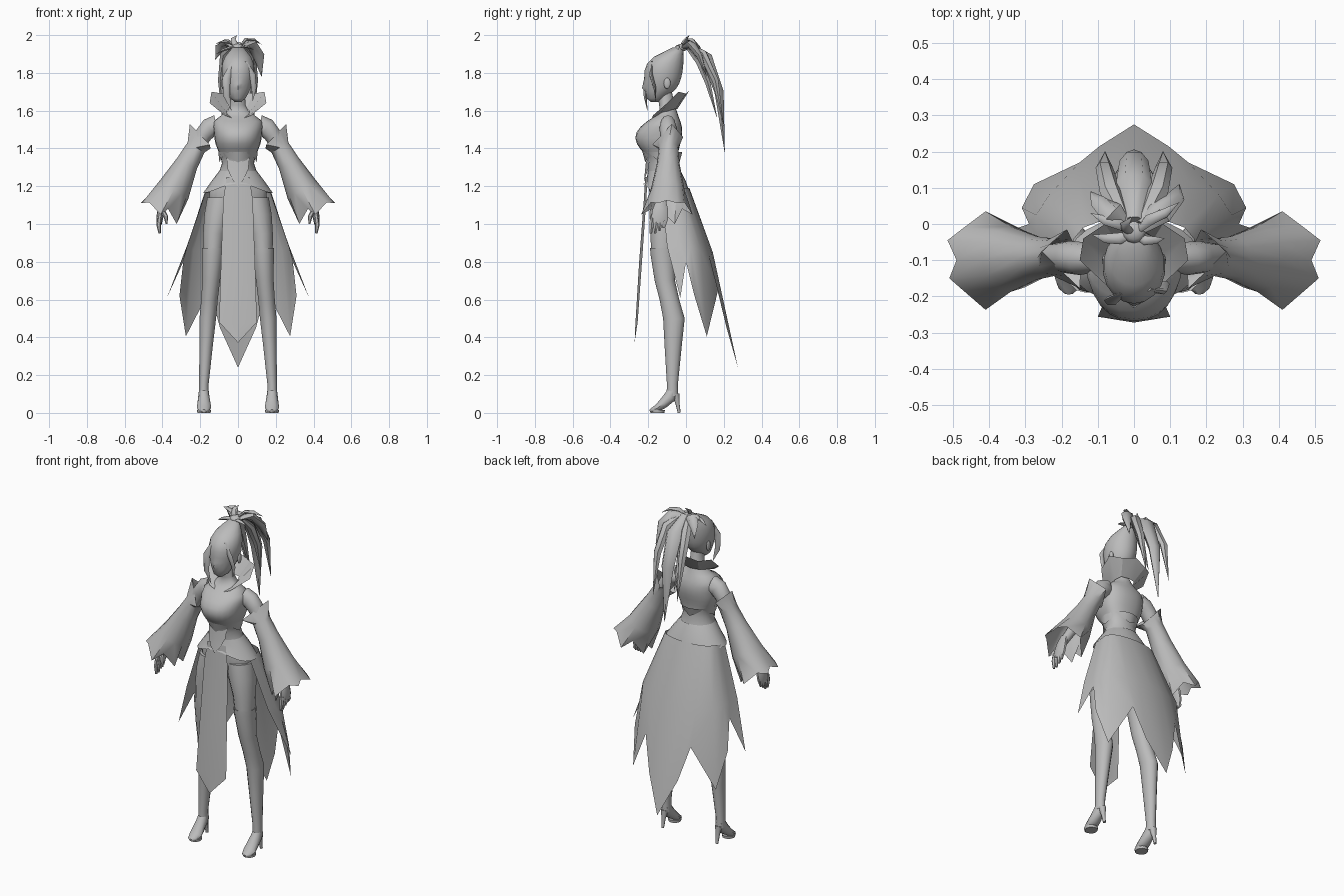
import bpy, bmesh, math
from mathutils import Vector as V

grey = bpy.data.materials.new("plain_grey")
grey.diffuse_color = (0.5, 0.5, 0.5, 1)


def finish(name, bm, mirror=False, angle=50):
    bmesh.ops.remove_doubles(bm, verts=bm.verts, dist=0.0004)
    bmesh.ops.recalc_face_normals(bm, faces=bm.faces)
    me = bpy.data.meshes.new(name)
    bm.to_mesh(me)
    bm.free()
    me.materials.append(grey)
    ob = bpy.data.objects.new(name, me)
    bpy.context.collection.objects.link(ob)
    bpy.ops.object.select_all(action='DESELECT')
    ob.select_set(True)
    bpy.context.view_layer.objects.active = ob
    bpy.ops.object.shade_smooth_by_angle(angle=math.radians(angle))
    if mirror:
        m = ob.modifiers.new("mirror", 'MIRROR')
        m.merge_threshold = 0.0005
    return ob


def skin(name, rows, closed=True, cap=True, mirror=False, angle=50):
    """Surface through rows of points."""
    bm = bmesh.new()
    vs = [[bm.verts.new(p) for p in r] for r in rows]
    n = len(rows[0])
    for a, b in zip(vs, vs[1:]):
        for i in range(n if closed else n - 1):
            j = (i + 1) % n
            bm.faces.new((a[i], a[j], b[j], b[i]))
    if cap and closed:
        bm.faces.new(vs[0])
        bm.faces.new(vs[-1])
    return finish(name, bm, mirror, angle)


def oval(x, y, z, rx, ry, n, power=1):
    def f(c):
        return math.copysign(abs(c) ** power, c)
    return [V((x + rx * f(math.sin(2 * math.pi * i / n)),
               y - ry * f(math.cos(2 * math.pi * i / n)), z)) for i in range(n)]


def stack(name, data, n=16, **kw):
    """Horizontal ovals: z, x, y, rx, ry."""
    return skin(name, [oval(x, y, z, rx, ry, n) for z, x, y, rx, ry in data], **kw)


def sweep(name, path, radii, n=8, **kw):
    """Tube along a path; radii are (side, depth) pairs."""
    pts = [V(p) for p in path]
    whole = (pts[-1] - pts[0]).normalized()
    ref = V((0, 1, 0)) if abs(whole.x) > 0.75 else V((1, 0, 0))
    rows = []
    for i, p in enumerate(pts):
        t = (pts[min(i + 1, len(pts) - 1)] - pts[max(i - 1, 0)]).normalized()
        s = (ref - t * ref.dot(t)).normalized()
        o = t.cross(s)
        a, b = radii[i]
        rows.append([p + s * a * math.cos(2 * math.pi * k / n)
                     + o * b * math.sin(2 * math.pi * k / n) for k in range(n)])
    return skin(name, rows, **kw)


def ball(name, loc, size, mirror=False):
    bm = bmesh.new()
    bmesh.ops.create_uvsphere(bm, u_segments=12, v_segments=8, radius=1)
    for v in bm.verts:
        v.co = V(a * b for a, b in zip(v.co, size)) + V(loc)
    return finish(name, bm, mirror)


# body with the bust formed in the same surface: z, half width, front y, back y
body = [(1.04, .09, -.17, -.03), (1.10, .155, -.19, -.01), (1.18, .15, -.195, -.005),
        (1.26, .105, -.20, -.03), (1.32, .085, -.205, -.045), (1.365, .094, -.215, -.042),
        (1.395, .108, -.24, -.038), (1.425, .119, -.26, -.03), (1.455, .125, -.268, -.024),
        (1.485, .128, -.262, -.02), (1.515, .132, -.24, -.022), (1.545, .128, -.205, -.03),
        (1.57, .095, -.165, -.04), (1.60, .055, -.14, -.05), (1.63, .04, -.142, -.06),
        (1.70, .036, -.155, -.075)]
torso = []
for z, w, f, b in body:
    ring = oval(0, -.11, z, w, 1, 24, .88 if 1.36 < z < 1.55 else 1)
    for p in ring:
        d = p.y + .11
        p.y = -.11 + d * ((-.11 - f) if d < 0 else (b + .11))
    torso.append(ring)
skin("torso", torso)

# head: z, front y, back y, half width, nose depth
head = [(1.645, -.185, -.15, .015, 0), (1.665, -.208, -.11, .04, 0), (1.70, -.215, -.07, .06, 0),
        (1.72, -.217, -.05, .069, .016), (1.745, -.219, -.035, .077, .008),
        (1.775, -.22, -.025, .084, 0), (1.81, -.22, -.018, .087, 0),
        (1.85, -.206, -.014, .084, 0), (1.885, -.17, -.013, .070, 0),
        (1.91, -.12, -.013, .05, 0), (1.935, -.07, -.013, .028, 0)]
rows = []
for z, f, b, w, nose in head:
    rows.append(oval(0, (f + b) / 2, z, w, (b - f) / 2, 18))
    rows[-1][0].y -= nose
skin("head", rows)
ball("ear", (.08, -.10, 1.745), (.008, .018, .03), True)
ball("hair_tie", (0, -.02, 1.935), (.033, .033, .02))


# hair blades
def blade(name, pts, w, mirror=False, thick=.6):
    taper = [.5, 1, .8, .02]
    sweep(name, pts, [(w * t, w * t * thick) for t in taper], n=6, mirror=mirror)


blade("ponytail_center", [(0, .01, 1.95), (0, .11, 1.88), (0, .175, 1.70), (0, .205, 1.38)], .05, thick=.7)
blade("ponytail_side", [(.02, 0, 1.95), (.065, .09, 1.90), (.082, .155, 1.76), (.08, .20, 1.52)], .03, True, .8)
blade("ponytail_inner", [(.015, .01, 1.93), (.035, .07, 1.86), (.045, .115, 1.75), (.035, .165, 1.56)], .03, True, .7)
blade("right_clump", [(.02, -.01, 1.94), (.07, .03, 1.95), (.11, .07, 1.89), (.125, .11, 1.78)], .038)
blade("left_clump", [(-.02, -.01, 1.94), (-.06, .03, 1.96), (-.095, .06, 1.935), (-.12, .09, 1.87)], .034)
blade("right_wisp", [(.01, -.02, 1.94), (.04, .01, 1.975), (.085, .03, 1.975), (.125, .06, 1.95)], .016)
blade("left_wisp", [(-.01, -.02, 1.94), (-.04, .0, 1.96), (-.08, .01, 1.965), (-.12, .03, 1.955)], .016)
blade("hair_top_spike", [(0, -.03, 1.93), (-.02, -.015, 1.96), (-.025, 0, 1.98), (-.005, .02, 2.0)], .016)
blade("hair_short_spike", [(0, -.03, 1.93), (-.04, -.04, 1.935), (-.08, -.04, 1.92), (-.115, -.03, 1.90)], .016)
blade("hair_small_spike", [(0, -.03, 1.93), (.03, -.045, 1.94), (.06, -.045, 1.935), (.085, -.04, 1.92)], .013)
blade("long_fringe", [(-.03, -.19, 1.85), (-.062, -.212, 1.77), (-.06, -.215, 1.68), (-.035, -.205, 1.60)], .022)
blade("short_fringe", [(.04, -.18, 1.86), (.075, -.185, 1.79), (.085, -.165, 1.72), (.078, -.16, 1.65)], .017)

# open collar, half mirrored
skin("collar", [
    [(.03, -.18, 1.56), (.055, -.14, 1.58), (.06, -.09, 1.60), (.045, -.055, 1.61), (0, -.045, 1.61)],
    [(.07, -.175, 1.575), (.15, -.10, 1.64), (.14, -.04, 1.70), (.08, 0, 1.69), (0, .02, 1.71)]],
    closed=False, mirror=True, angle=20)

# arms and hands
sweep("arm", [(.08, -.095, 1.525), (.115, -.095, 1.525), (.15, -.095, 1.51), (.18, -.092, 1.475),
              (.225, -.092, 1.40), (.28, -.10, 1.30), (.35, -.115, 1.18), (.395, -.13, 1.10)],
      [(.045, .03), (.052, .04), (.052, .046), (.046, .045), (.037, .038), (.034, .034),
       (.028, .028), (.024, .02)], n=12, mirror=True)
sweep("palm", [(.39, -.13, 1.13), (.405, -.135, 1.08), (.415, -.14, 1.03), (.417, -.147, 1.0)],
      [(.018, .024), (.02, .042), (.018, .047), (.013, .043)], n=10, mirror=True)
for i in range(4):
    y = -.180 + i * .022
    tip = .95 + (0, 0, .015, .03)[i]
    sweep("finger_%d" % (i + 1), [(.415, y, 1.03), (.42, y - .002, .995), (.415, y - .006, tip)],
          [(.013, .013), (.012, .013), (.006, .007)], n=6, mirror=True)
sweep("thumb", [(.40, -.16, 1.07), (.382, -.178, 1.04), (.378, -.18, 1.0)],
      [(.014, .014), (.012, .012), (.005, .005)], n=6, mirror=True)

# flared sleeve with a four-cornered cuff and jagged hem
out = V((.86, 0, .51))


def sleeve_ring(x, y, z, r):
    angles = [math.radians(30 - 30 * k) for k in range(12)]
    return [V((x, y, z)) + out * r * math.cos(a) + V((0, r * math.sin(a), 0)) for a in angles]


corners = [V(p) for p in [(.255, -.075, 1.53), (.15, -.178, 1.42),
                          (.145, -.10, 1.40), (.185, -.015, 1.46)]]
cuff = [corners[((k - 1) // 3) % 4].lerp(corners[((k - 1) // 3 + 1) % 4], ((k - 1) % 3) / 3)
        for k in range(12)]
hem = [(.515, -.045, 1.11), (.49, -.10, 1.125), (.51, -.15, 1.11), (.47, -.185, 1.115),
       (.41, -.237, 1.05), (.37, -.18, 1.08), (.325, -.14, 1.0), (.335, -.10, 1.04),
       (.325, -.06, 1.0), (.37, -.02, 1.08), (.41, .035, 1.05), (.47, -.01, 1.115)]
skin("sleeve", [cuff, sleeve_ring(.222, -.092, 1.405, .052),
                sleeve_ring(.27, -.094, 1.32, .06), sleeve_ring(.34, -.097, 1.18, .09), hem],
     cap=False, mirror=True, angle=40)

# bodice rim, jagged underneath
rim = [oval(0, -.125, 1.38, .104, .105, 16), oval(0, -.125, 1.345, .098, .09, 16)]
for i, p in enumerate(rim[1]):
    p.z += .022 if i % 4 == 2 else (-.02 if i % 4 == 0 else 0)
skin("bodice_rim", rim, cap=False)

# hip flare, raised at the front center
flare = [oval(0, -.115, 1.28, .10, .087, 24), oval(0, -.105, 1.225, .142, .105, 24),
         oval(0, -.10, 1.165, .184, .12, 24)]
for i, p in enumerate(flare[2]):
    p.z += .05 * max(0, math.cos(2 * math.pi * i / 24)) ** 4
skin("hip_flare", flare, cap=False)

# pointed waist plate
skin("waist_plate", [[(0, -.212, 1.33), (.06, -.19, 1.35)], [(0, -.218, 1.27), (.055, -.20, 1.29)],
                     [(0, -.225, 1.20), (.03, -.22, 1.235)]], closed=False, mirror=True)

# long front panel
skin("front_panel", [[(0, -.216, 1.25), (.06, -.203, 1.25)], [(0, -.223, 1.13), (.078, -.21, 1.13)],
                     [(0, -.248, .80), (.09, -.233, .80)], [(0, -.268, .47), (.10, -.256, .48)],
                     [(0, -.272, .372), (.001, -.272, .373)]], closed=False, mirror=True)

# pointed back skirt, half mirrored
skin("back_skirt", [
    [(.165, -.13, 1.18), (.172, -.08, 1.18), (.165, -.04, 1.19), (.14, -.01, 1.19),
     (.10, .005, 1.19), (.05, .015, 1.19), (0, .018, 1.19)],
    [(.272, -.10, .88), (.268, -.03, .88), (.27, .025, .88), (.235, .08, .86),
     (.15, .118, .85), (.075, .134, .85), (0, .142, .85)],
    [(.376, -.03, .61), (.29, .0, .80), (.31, .045, .62), (.276, .11, .405),
     (.15, .17, .65), (.095, .215, .45), (0, .275, .24)]],
    closed=False, mirror=True, angle=40)

# legs, stockings and heeled shoes
stack("thigh", [(1.14, .085, -.10, .08, .088), (1.05, .105, -.11, .075, .083),
                (.95, .125, -.118, .061, .071), (.85, .132, -.122, .053, .062)], n=14, mirror=True)
stack("stocking", [(.868, .132, -.122, .052, .058), (.873, .132, -.122, .06, .068),
                   (.84, .133, -.122, .058, .066), (.70, .142, -.112, .048, .054),
                   (.60, .151, -.088, .045, .052), (.50, .160, -.064, .045, .057),
                   (.35, .169, -.068, .036, .045), (.15, .181, -.072, .026, .029),
                   (.09, .181, -.072, .026, .031)], n=14, mirror=True)
sweep("shoe", [(.181, -.066, .125), (.181, -.085, .085), (.18, -.12, .05), (.18, -.15, .026),
               (.18, -.178, .014), (.18, -.192, .01)],
      [(.025, .027), (.03, .034), (.035, .028), (.038, .021), (.028, .014), (.012, .008)],
      n=10, mirror=True)
sweep("shoe_heel", [(.181, -.055, .10), (.181, -.045, .05), (.181, -.036, 0)],
      [(.022, .022), (.012, .011), (.008, .008)], n=8, mirror=True)
stack("shoe_sole", [(0, .18, -.15, .035, .036), (.015, .18, -.15, .037, .038)], n=12, mirror=True)
